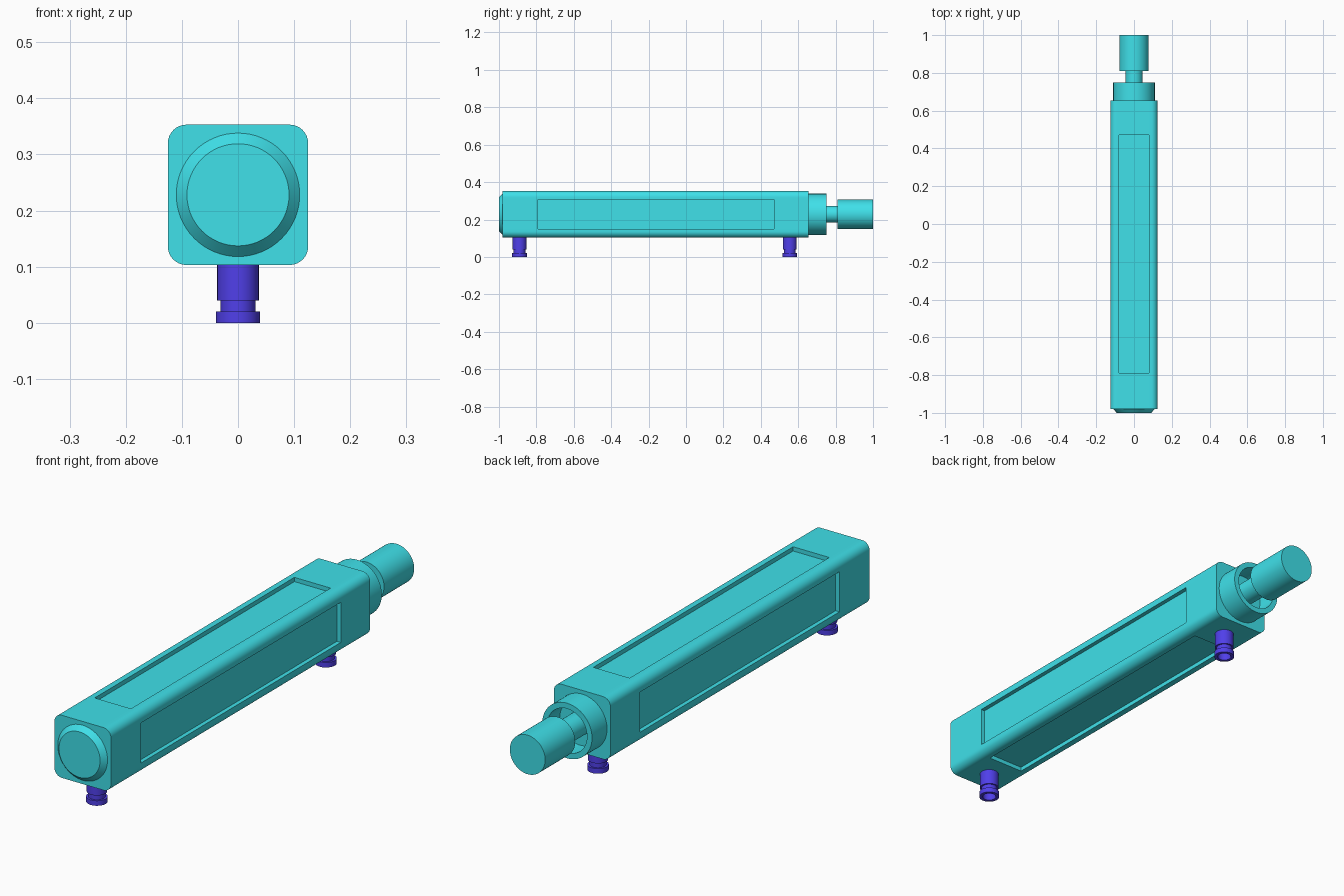
import bpy, bmesh, math
from mathutils import Matrix

if "Cube" in bpy.data.objects:
    bpy.data.objects.remove(bpy.data.objects["Cube"])

AXIS_Z = 0.228   # height of the cylinder axis


def material(name, color):
    m = bpy.data.materials.new(name)
    m.diffuse_color = color
    m.use_nodes = True
    m.node_tree.nodes["Principled BSDF"].inputs["Base Color"].default_value = m.diffuse_color
    return m


TEAL = material("teal", (0.05, 0.75, 0.82, 1))
BLUE = material("blue", (0.08, 0.05, 0.82, 1))


def finish(bm, name, mat):
    bmesh.ops.recalc_face_normals(bm, faces=bm.faces)
    me = bpy.data.meshes.new(name)
    bm.to_mesh(me)
    bm.free()
    ob = bpy.data.objects.new(name, me)
    bpy.context.collection.objects.link(ob)
    me.materials.append(mat)
    bpy.ops.object.select_all(action='DESELECT')
    ob.select_set(True)
    bpy.context.view_layer.objects.active = ob
    bpy.ops.object.shade_smooth_by_angle(angle=math.radians(30))
    return ob


def lathe(name, profile, matrix, mat, n=64):
    """Revolve (radius, height) points about z, then place with matrix."""
    bm = bmesh.new()
    verts = [bm.verts.new((r, 0, h)) for r, h in profile]
    edges = [bm.edges.new(p) for p in zip(verts, verts[1:])]
    bmesh.ops.spin(bm, geom=verts + edges, cent=(0, 0, 0), axis=(0, 0, 1),
                   angle=math.tau, steps=n, use_duplicate=False)
    bmesh.ops.remove_doubles(bm, verts=bm.verts, dist=1e-5)
    bmesh.ops.transform(bm, matrix=matrix, verts=bm.verts)
    return finish(bm, name, mat)


# Barrel: rounded square tube with a recessed panel on each long side
Y0, Y1, HALF = -0.98, 0.655, 0.125
bm = bmesh.new()
bmesh.ops.create_cube(bm, size=1, matrix=Matrix.Translation((0, (Y0 + Y1) / 2, 0))
                      @ Matrix.Diagonal((2 * HALF, Y1 - Y0, 2 * HALF, 1)))
long_edges = [e for e in bm.edges if abs(e.verts[0].co.y - e.verts[1].co.y) > 1]
bmesh.ops.bevel(bm, geom=long_edges, offset=0.033, segments=8, profile=0.5, affect='EDGES')
for co, no in [((0, -0.79, 0), (0, 1, 0)), ((0, 0.47, 0), (0, 1, 0)),
               ((0.08, 0, 0), (1, 0, 0)), ((-0.08, 0, 0), (1, 0, 0)),
               ((0, 0, 0.08), (0, 0, 1)), ((0, 0, -0.08), (0, 0, 1))]:
    bmesh.ops.bisect_plane(bm, geom=bm.verts[:] + bm.edges[:] + bm.faces[:],
                           plane_co=co, plane_no=no)
bm.normal_update()
panels = []
for f in bm.faces:
    c = f.calc_center_median()
    if abs(c.y + 0.16) < 0.01 and min(abs(c.x), abs(c.z)) < 0.01:
        panels.append(f)
bmesh.ops.inset_individual(bm, faces=panels, thickness=0, depth=-0.017)
bmesh.ops.translate(bm, vec=(0, 0, AXIS_Z), verts=bm.verts)
finish(bm, "barrel", TEAL)

# Parts turned about the long axis (profile height = y)
along_y = Matrix.Translation((0, 0, AXIS_Z)) @ Matrix.Rotation(-math.pi / 2, 4, 'X')
lathe("end_cap", [(0, -0.975), (0.11, -0.975), (0.11, -0.98), (0.091, -1), (0, -1)], along_y, TEAL)
lathe("rod_collar", [(0, 0.65), (0.11, 0.65), (0.11, 0.75), (0.088, 0.75),
                     (0.088, 0.67), (0, 0.67)], along_y, TEAL)
lathe("piston_rod", [(0, 0.66), (0.045, 0.66), (0.045, 0.815), (0, 0.815)], along_y, TEAL)
lathe("rod_head", [(0, 0.81), (0.078, 0.81), (0.078, 1), (0, 1)], along_y, TEAL)

# Hose ports under each end
port = [(0, 0.11), (0.037, 0.11), (0.037, 0.04), (0.031, 0.04), (0.031, 0.02),
        (0.039, 0.02), (0.039, 0), (0.026, 0), (0.026, 0.04), (0, 0.04)]
for name, y in (("front_port", -0.89), ("rear_port", 0.555)):
    lathe(name, port, Matrix.Translation((0, y, 0)), BLUE, 48)
